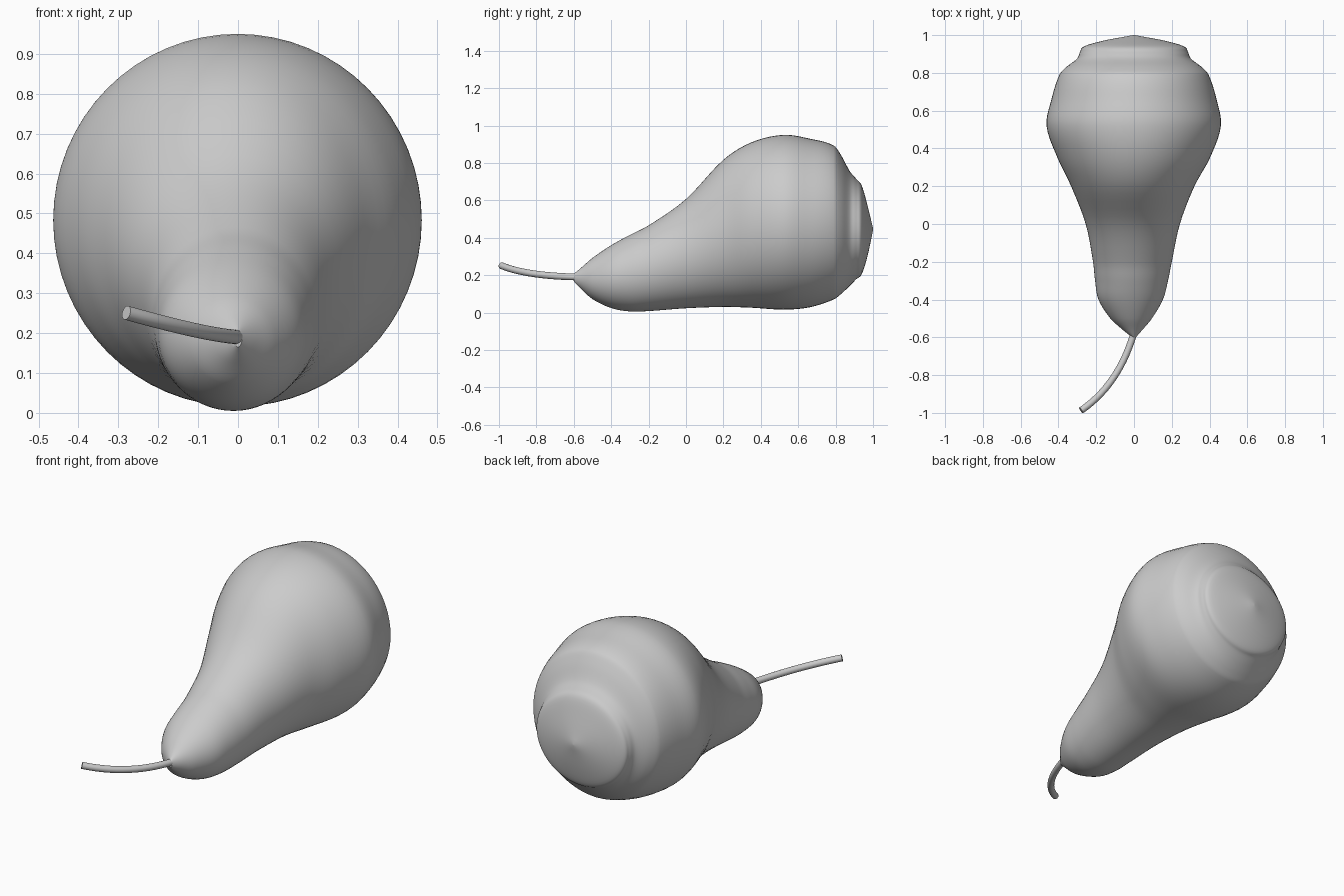
import bpy, bmesh, math
from mathutils import Vector

if "Cube" in bpy.data.objects:
    bpy.data.objects.remove(bpy.data.objects["Cube"])

grey = bpy.data.materials.new("light grey")
grey.diffuse_color = (0.6, 0.6, 0.6, 1)
grey.use_nodes = True
grey.node_tree.nodes["Principled BSDF"].inputs["Base Color"].default_value = grey.diffuse_color

# Cross-sections along the body: y, left x, right x, bottom z, top z
SECTIONS = [
    (-0.60, -0.010, 0.010, 0.165, 0.207),
    (-0.56, -0.060, 0.045, 0.125, 0.240),
    (-0.50, -0.125, 0.095, 0.072, 0.292),
    (-0.40, -0.188, 0.153, 0.024, 0.360),
    (-0.30, -0.206, 0.180, 0.006, 0.415),
    (-0.20, -0.217, 0.200, 0.008, 0.466),
    (0.00, -0.256, 0.243, 0.023, 0.607),
    (0.20, -0.333, 0.320, 0.030, 0.817),
    (0.35, -0.405, 0.402, 0.026, 0.910),
    (0.52, -0.463, 0.460, 0.016, 0.950),
    (0.66, -0.437, 0.437, 0.028, 0.930),
    (0.79, -0.395, 0.395, 0.070, 0.893),
    (0.83, -0.360, 0.360, 0.100, 0.840),
    (0.875, -0.302, 0.302, 0.142, 0.757),
    (0.91, -0.286, 0.286, 0.178, 0.715),
    (0.94, -0.265, 0.265, 0.206, 0.678),
    (0.97, -0.165, 0.165, 0.300, 0.575),
    (1.00, -0.004, 0.004, 0.440, 0.450),
]


def smooth_rows(rows, steps):
    """Spline through the rows, with slopes that allow for uneven spacing."""
    rows = [Vector(r) for r in rows]
    last = len(rows) - 1
    slopes = []
    for i in range(last + 1):
        a, b = rows[max(i - 1, 0)], rows[min(i + 1, last)]
        slopes.append((b - a) / (b[0] - a[0]))
    out = []
    for i in range(last):
        a, b = rows[i], rows[i + 1]
        h = b[0] - a[0]
        for s in range(steps):
            t = s / steps
            out.append(a * (2*t**3 - 3*t**2 + 1) + slopes[i] * h * (t**3 - 2*t*t + t)
                       + b * (3*t*t - 2*t**3) + slopes[i + 1] * h * (t**3 - t*t))
    return out + [rows[-1]]


def loft(name, rings):
    """Skin a list of vertex rings and cap both ends."""
    bm = bmesh.new()
    loops = [[bm.verts.new(p) for p in ring] for ring in rings]
    n = len(loops[0])
    for a, b in zip(loops, loops[1:]):
        for k in range(n):
            bm.faces.new((a[k], a[(k + 1) % n], b[(k + 1) % n], b[k]))
    bm.faces.new(loops[0])
    bm.faces.new(loops[-1])
    bmesh.ops.recalc_face_normals(bm, faces=bm.faces)
    mesh = bpy.data.meshes.new(name)
    bm.to_mesh(mesh)
    bm.free()
    mesh.materials.append(grey)
    obj = bpy.data.objects.new(name, mesh)
    bpy.context.collection.objects.link(obj)
    bpy.ops.object.select_all(action='DESELECT')
    obj.select_set(True)
    bpy.context.view_layer.objects.active = obj
    bpy.ops.object.shade_smooth_by_angle(angle=math.radians(40))
    return obj


def angles(n):
    return [2 * math.pi * k / n for k in range(n)]


# Pear body lying on its side, neck towards the front
body = []
for y, left, right, low, high in smooth_rows(SECTIONS, 5):
    cx, rx, cz, rz = (left + right) / 2, (right - left) / 2, (low + high) / 2, (high - low) / 2
    body.append([(cx + rx * math.cos(a), y, cz + rz * math.sin(a)) for a in angles(64)])
loft("pear_body", body)

# Curved stem swept along a quadratic arc
start, bend, end = Vector((0, -0.575, 0.19)), Vector((-0.08, -0.85, 0.195)), Vector((-0.28, -0.987, 0.251))
stem = []
for i in range(15):
    t = i / 14
    p = start * (1 - t)**2 + bend * 2 * t * (1 - t) + end * t * t
    d = ((bend - start) * (1 - t) + (end - bend) * t).normalized()
    side = d.cross(Vector((0, 0, 1))).normalized()
    up = side.cross(d)
    stem.append([p + 0.018 * (side * math.cos(a) + up * math.sin(a)) for a in angles(20)])
loft("stem", stem)
